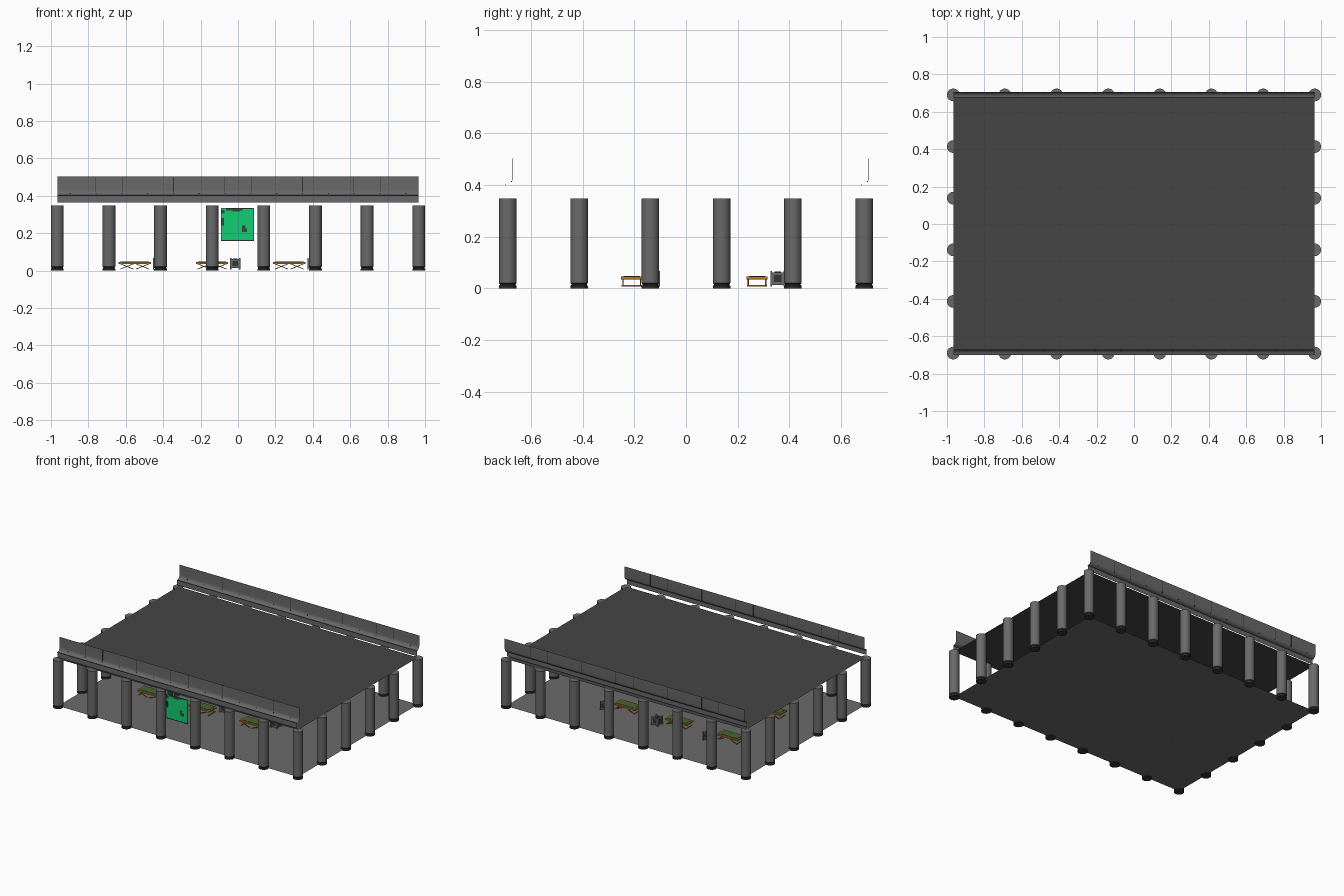
import bpy, bmesh, math
from mathutils import Matrix, Vector

if "Cube" in bpy.data.objects:
    bpy.data.objects.remove(bpy.data.objects["Cube"])


def material(name, r, g, b):
    lin = lambda c: (c / 255 / 12.92) if c < 10 else ((c / 255 + 0.055) / 1.055) ** 2.4
    m = bpy.data.materials.new(name)
    m.diffuse_color = (lin(r), lin(g), lin(b), 1)
    m.use_nodes = True
    m.node_tree.nodes["Principled BSDF"].inputs["Base Color"].default_value = m.diffuse_color
    return m


ROOF = material("roof charcoal", 69, 69, 69)
FLOOR = material("floor gray", 106, 106, 106)
STONE = material("column gray", 106, 106, 106)
DARK = material("dark gray", 52, 52, 52)
FASCIA = material("fascia gray", 104, 104, 104)
GREEN = material("board green", 18, 205, 115)
PATCH = material("board patch", 50, 75, 58)
WOOD = material("wood", 178, 118, 42)
FELT = material("table green", 66, 100, 50)


def finish(name, bm, mats, smooth=False):
    me = bpy.data.meshes.new(name)
    bm.to_mesh(me)
    bm.free()
    for m in mats:
        me.materials.append(m)
    ob = bpy.data.objects.new(name, me)
    bpy.context.collection.objects.link(ob)
    if smooth:
        bpy.ops.object.select_all(action='DESELECT')
        ob.select_set(True)
        bpy.context.view_layer.objects.active = ob
        bpy.ops.object.shade_smooth_by_angle(angle=math.radians(35))
    return ob


def add_box(bm, c, s, mat=0, rot_y=0.0):
    m = Matrix.Translation(c) @ Matrix.Rotation(rot_y, 4, 'Y') @ Matrix.Diagonal((*s, 1))
    verts = bmesh.ops.create_cube(bm, size=1, matrix=m)["verts"]
    for f in {f for v in verts for f in v.link_faces}:
        f.material_index = mat


def sheet(name, z, mat):
    bm = bmesh.new()
    bmesh.ops.create_grid(bm, x_segments=1, y_segments=1, size=1,
                          matrix=Matrix.Translation((0, 0, z)) @ Matrix.Diagonal((0.966, 0.69, 1, 1)))
    return finish(name, bm, [mat])


sheet("floor", 0.007, FLOOR)
sheet("roof", 0.3495, ROOF)

# Columns: one lathed profile with a flared foot, set around the perimeter
COLUMN = [(0.034, 0.0), (0.034, 0.009), (0.030, 0.013), (0.030, 0.016),
          (0.034, 0.021), (0.034, 0.348)]


def column(name, x, y, n=24):
    bm = bmesh.new()
    rings = [[bm.verts.new((x + r * math.cos(2 * math.pi * i / n),
                            y + r * math.sin(2 * math.pi * i / n), z))
              for i in range(n)] for r, z in COLUMN]
    for k, (a, b) in enumerate(zip(rings, rings[1:])):
        for i in range(n):
            j = (i + 1) % n
            f = bm.faces.new((a[i], a[j], b[j], b[i]))
            f.material_index = 1 if k < 4 else 0
    bm.faces.new(rings[0][::-1]).material_index = 1
    bm.faces.new(rings[-1])
    finish(name, bm, [STONE, DARK], True)


for sy, side in ((-1, "front"), (1, "back")):
    for i in range(8):
        column(f"{side}_column_{i + 1}", -0.966 + i * 0.276, sy * 0.69)
for sx, side in ((-1, "left"), (1, "right")):
    for i in range(4):
        column(f"{side}_column_{i + 1}", sx * 0.966, -0.414 + i * 0.276)

# Fascia: thin coved sheet along front and back, with panel seams and bolts
SEAMS = (0.07, 0.345, 0.62, 0.76)


def fascia(name, y):
    prof = [(0.0, 0.364), (0.0, 0.400)]
    for i in range(1, 9):
        a = -math.pi / 2 + i * math.pi / 16
        prof.append((0.028 * math.cos(a), 0.428 + 0.028 * math.sin(a)))
    prof.append((0.028, 0.503))
    bm = bmesh.new()
    left, right = [[bm.verts.new((x, y + p, z)) for p, z in prof] for x in (-0.966, 0.966)]
    for i in range(len(prof) - 1):
        bm.faces.new((left[i], right[i], right[i + 1], left[i + 1]))
    finish(name, bm, [FASCIA], True)
    bm = bmesh.new()
    for s in (-1, 1):
        for x in SEAMS:
            add_box(bm, (s * x, y + 0.028, 0.460), (0.003, 0.002, 0.084))
        for k in range(7):
            add_box(bm, (s * (0.069 + k * 0.138), y + 0.025, 0.414), (0.006, 0.004, 0.004))
    # Shadow joint under the cove
    add_box(bm, (0, y, 0.401), (1.932, 0.002, 0.004))
    finish(name + "_seams", bm, [DARK])


fascia("front_fascia", -0.700)
fascia("back_fascia", 0.678)

# Hanging green board with worn patches
bm = bmesh.new()
add_box(bm, (-0.002, -0.698, 0.247), (0.176, 0.003, 0.174), 0)
for x, z, w, h in ((-0.02, 0.328, 0.09, 0.012), (0.05, 0.331, 0.05, 0.006),
                   (-0.01, 0.319, 0.04, 0.008), (-0.083, 0.262, 0.014, 0.040),
                   (-0.080, 0.315, 0.018, 0.020), (0.031, 0.224, 0.018, 0.034),
                   (0.040, 0.216, 0.018, 0.018), (-0.002, 0.161, 0.176, 0.004),
                   (0.084, 0.247, 0.003, 0.174)):
    add_box(bm, (x, -0.700, z), (w, 0.002, h), 1)
finish("hanging_board", bm, [GREEN, PATCH])


def table(name, x, y):
    bm = bmesh.new()
    add_box(bm, (x, y, 0.040), (0.172, 0.082, 0.010), 0)
    add_box(bm, (x, y, 0.0458), (0.150, 0.062, 0.003), 1)
    for s in (-1, 1):
        # Crossed legs and floor rails
        for t in (-1, 1):
            add_box(bm, (x + s * 0.042, y + t * 0.034, 0.022), (0.075, 0.005, 0.004),
                    0, s * t * 0.38)
        add_box(bm, (x + s * 0.074, y, 0.010), (0.005, 0.078, 0.004), 0)
    finish(name, bm, [WOOD, FELT])


def crate(name, x, y):
    bm = bmesh.new()
    add_box(bm, (x, y, 0.037), (0.050, 0.052, 0.048), 0)
    # Corner posts, feet and recessed-looking panels
    for sx in (-1, 1):
        for sy in (-1, 1):
            add_box(bm, (x + sx * 0.024, y + sy * 0.025, 0.037), (0.007, 0.007, 0.060), 0)
        add_box(bm, (x + sx * 0.0255, y, 0.038), (0.002, 0.030, 0.028), 1)
        add_box(bm, (x, y + sx * 0.0265, 0.038), (0.030, 0.002, 0.028), 1)
    add_box(bm, (x, y, 0.0625), (0.026, 0.026, 0.004), 1)
    finish(name, bm, [STONE, DARK])


for row, y in (("front", -0.210), ("back", 0.275)):
    for i in range(3):
        x = -0.552 + i * 0.413
        table(f"{row}_table_{i + 1}", x, y)
        crate(f"{row}_crate_{i + 1}", x + 0.124, y + 0.080)
